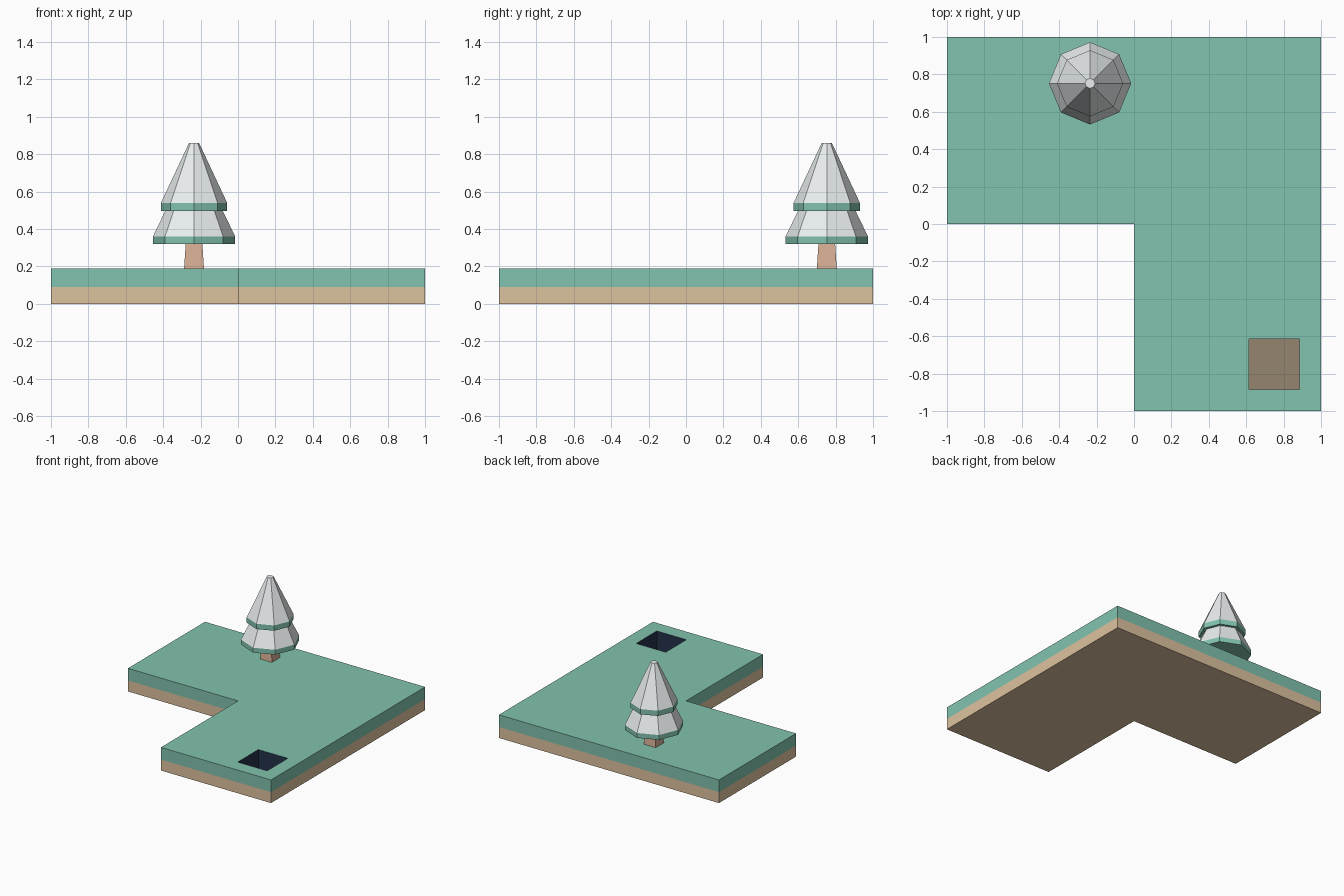
import bpy, bmesh
from math import cos, sin, pi, sqrt

if "Cube" in bpy.data.objects:
    bpy.data.objects.remove(bpy.data.objects["Cube"])


def material(name, rgb):
    m = bpy.data.materials.new(name)
    m.diffuse_color = [(c / 255) ** 2.2 for c in rgb] + [1]
    m.use_nodes = True
    m.node_tree.nodes["Principled BSDF"].inputs["Base Color"].default_value = m.diffuse_color
    return m


grass = material("grass", (129, 193, 173))
sand = material("sand", (221, 193, 158))
snow = material("snow", (233, 238, 239))
wood = material("wood", (216, 175, 149))
dark = material("pit_wall", (40, 54, 74))
soil = material("pit_floor", (148, 132, 110))


def loft(name, sides, centre, rings, bands, bottom, top):
    """Stack of regular polygons (radius, z); one material per band and cap."""
    mats = list(dict.fromkeys([bottom, *bands, top]))
    turn = pi / sides if sides == 4 else 0
    bm = bmesh.new()
    loops = []
    for r, z in rings:
        loops.append([bm.verts.new((centre[0] + r * cos(turn + 2 * pi * i / sides),
                                    centre[1] + r * sin(turn + 2 * pi * i / sides), z))
                      for i in range(sides)])
    for a, b, mat in zip(loops, loops[1:], bands):
        for i in range(sides):
            j = (i + 1) % sides
            bm.faces.new((a[i], a[j], b[j], b[i])).material_index = mats.index(mat)
    bm.faces.new(loops[0][::-1]).material_index = mats.index(bottom)
    bm.faces.new(loops[-1]).material_index = mats.index(top)
    me = bpy.data.meshes.new(name)
    bm.to_mesh(me)
    bm.free()
    for m in mats:
        me.materials.append(m)
    ob = bpy.data.objects.new(name, me)
    bpy.context.collection.objects.link(ob)
    return ob


# Ground tiles in an L, one of them with a square pit
H = 0.19
R = 0.25 * sqrt(2)
P = 0.134 * sqrt(2)
for ix in range(4):
    for iy in range(4):
        if ix < 2 and iy < 2:
            continue
        c = (-0.75 + 0.5 * ix, -0.75 + 0.5 * iy)
        rings = [(R, 0), (R, 0.09), (R, H)]
        bands = [sand, grass]
        if (ix, iy) == (3, 0):
            loft("pit_tile", 4, c, rings + [(P, H), (P, 0.005)],
                 bands + [grass, dark], sand, soil)
        else:
            loft(f"ground_tile_{ix}_{iy}", 4, c, rings, bands, sand, grass)

# Tree: square trunk and two eight-sided snowy tiers
T = (-0.235, 0.752)
loft("trunk", 4, T, [(0.053 * sqrt(2), H), (0.044 * sqrt(2), 0.33)], [wood], wood, wood)
loft("lower_tier", 8, T, [(0.22, 0.32), (0.22, 0.36), (0.15, 0.505)],
     [grass, snow], grass, snow)
loft("upper_tier", 8, T, [(0.177, 0.497), (0.177, 0.54), (0.027, 0.86)],
     [grass, snow], grass, snow)
